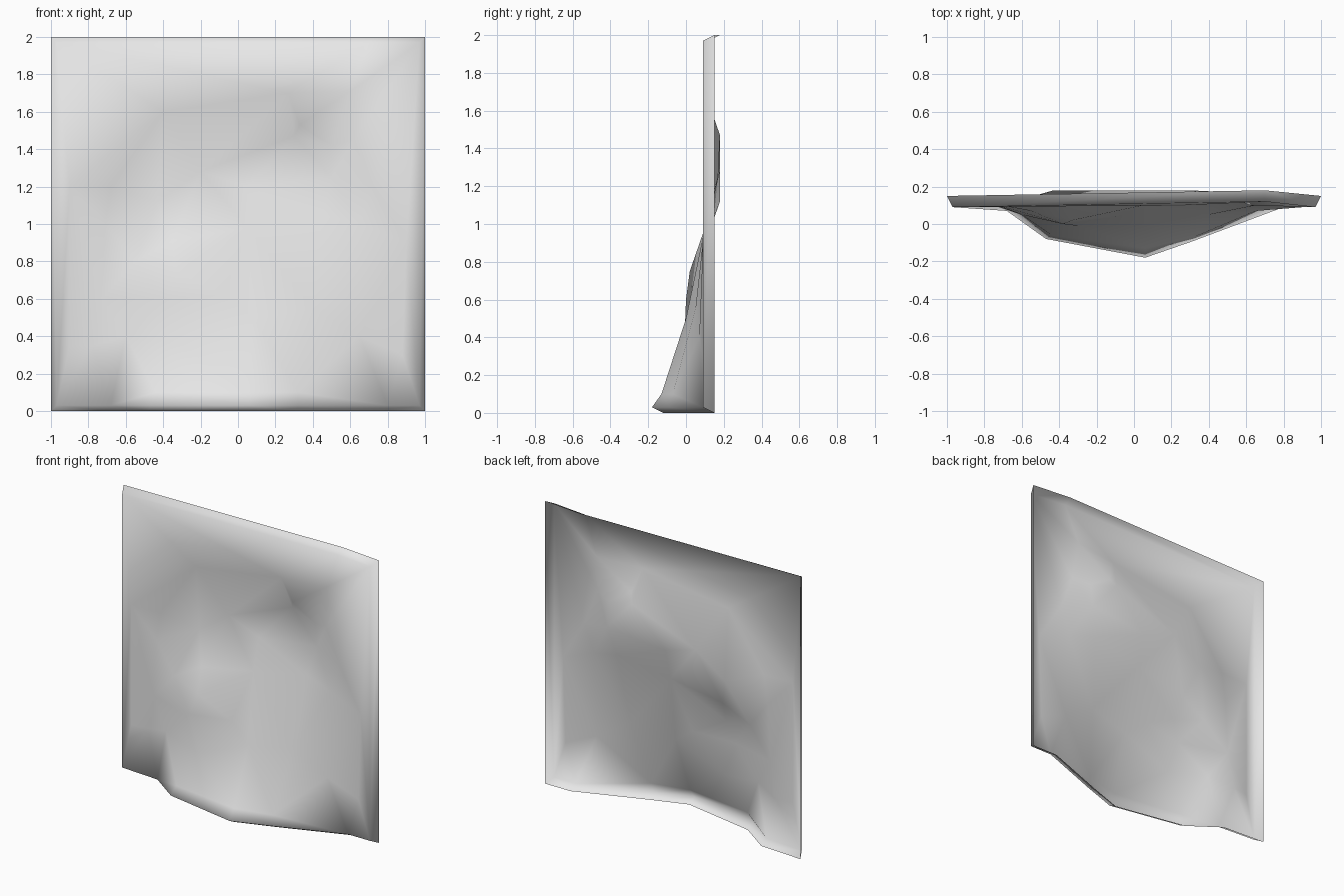
import bpy
from mathutils import Vector
from mathutils.geometry import delaunay_2d_cdt

# Remove the default object
default_cube = bpy.data.objects.get("Cube")
if default_cube:
    bpy.data.objects.remove(default_cube, do_unlink=True)

# Every point is (x, height, depth); larger depth lies further back

# Front lip of the panel, swelling forward along the bottom
front_lip = [
    (-.97, .03, .09), (-.68, .03, .07), (-.47, .03, -.08), (.06, .03, -.18),
    (.32, .03, -.09), (.8, .03, .09), (.97, .03, .09),
    (.97, 1.97, .09), (.7, 1.97, .12), (-.97, 1.97, .09),
]

# Arched outline where the flat border meets the sculpted middle
arch = [
    (-.68, .03, .07), (-.78, .35, .11), (-.73, .6, .1), (-.71, 1, .1),
    (-.68, 1.2, .1), (-.4, 1.6, .1), (.27, 1.7, .1), (.33, 1.53, .14),
    (.5, 1.42, .15), (.62, 1.45, .1), (.72, 1.2, .11), (.65, 1, .1),
    (.65, .4, .07), (.8, .03, .09),
]

# Valley running from the arch to the upper corner
valley = [(.33, 1.53, .14), (.6, 1.71, .14), (.97, 1.97, .09)]

# Ledge between the hollow and the body
ledge = [(.65, 1, .1), (.45, 1.05, .13), (.05, .98, .1), (-.35, .91, .09)]

# Hollow under the arch
hollow = [
    (-.43, 1.12, .18), (-.2, 1.28, .18), (.3, 1.47, .18), (.5, 1.25, .17),
    (.05, 1.2, .16),
]

# Swelling lower body with a shallow fold down its middle
body = [
    (-.55, .8, .07), (-.33, .75, .02), (-.38, .6, 0), (-.08, .62, .04),
    (.08, .5, 0), (.4, .55, .05), (-.6, .4, .05), (-.3, .35, -.01),
    (.06, .1, -.13), (-.44, .1, -.06), (.32, .1, -.07),
]

# Flat border beside the body
border = [(-.9, .35, .09), (-.9, 1.2, .09), (.9, .9, .09), (.88, .3, .09)]


def rolled_back(point):
    """Move a lip point out to the square edge and back."""
    x, height, depth = point
    if abs(x) > .9:
        x = 1 if x > 0 else -1
    return x, 2 if height > 1 else 0, depth + .06


# Triangulate the sheet, keeping the edge, lip, arch and folds as creases
edge = [rolled_back(point) for point in front_lip]
points, creases = [], []
for line in (edge + edge[:1], front_lip + front_lip[:1], arch, valley, ledge):
    first = len(points)
    creases += [(first + i, first + i + 1) for i in range(len(line) - 1)]
    points += line
points += hollow + body + border

flat_points = [Vector((x, height)) for x, height, depth in points]
placed, _, faces, sources, _, _ = delaunay_2d_cdt(
    flat_points, creases, [], 0, .0001)
verts = [(p.x, points[source[0]][2], p.y)
         for p, source in zip(placed, sources)]

sheet = bpy.data.meshes.new("relief_panel")
sheet.from_pydata(verts, [], faces)
sheet.update()

# Turn the sheet so that its outside faces forward
if sum(face.normal.y * face.area for face in sheet.polygons) > 0:
    sheet.flip_normals()
for face in sheet.polygons:
    face.use_smooth = True

panel = bpy.data.objects.new("relief_panel", sheet)
bpy.context.collection.objects.link(panel)

# Single plain material
grey = bpy.data.materials.new("light_grey")
grey.use_nodes = True
colour = (.8, .8, .8, 1)
grey.diffuse_color = colour
grey.node_tree.nodes["Principled BSDF"].inputs["Base Color"].default_value = colour
sheet.materials.append(grey)
